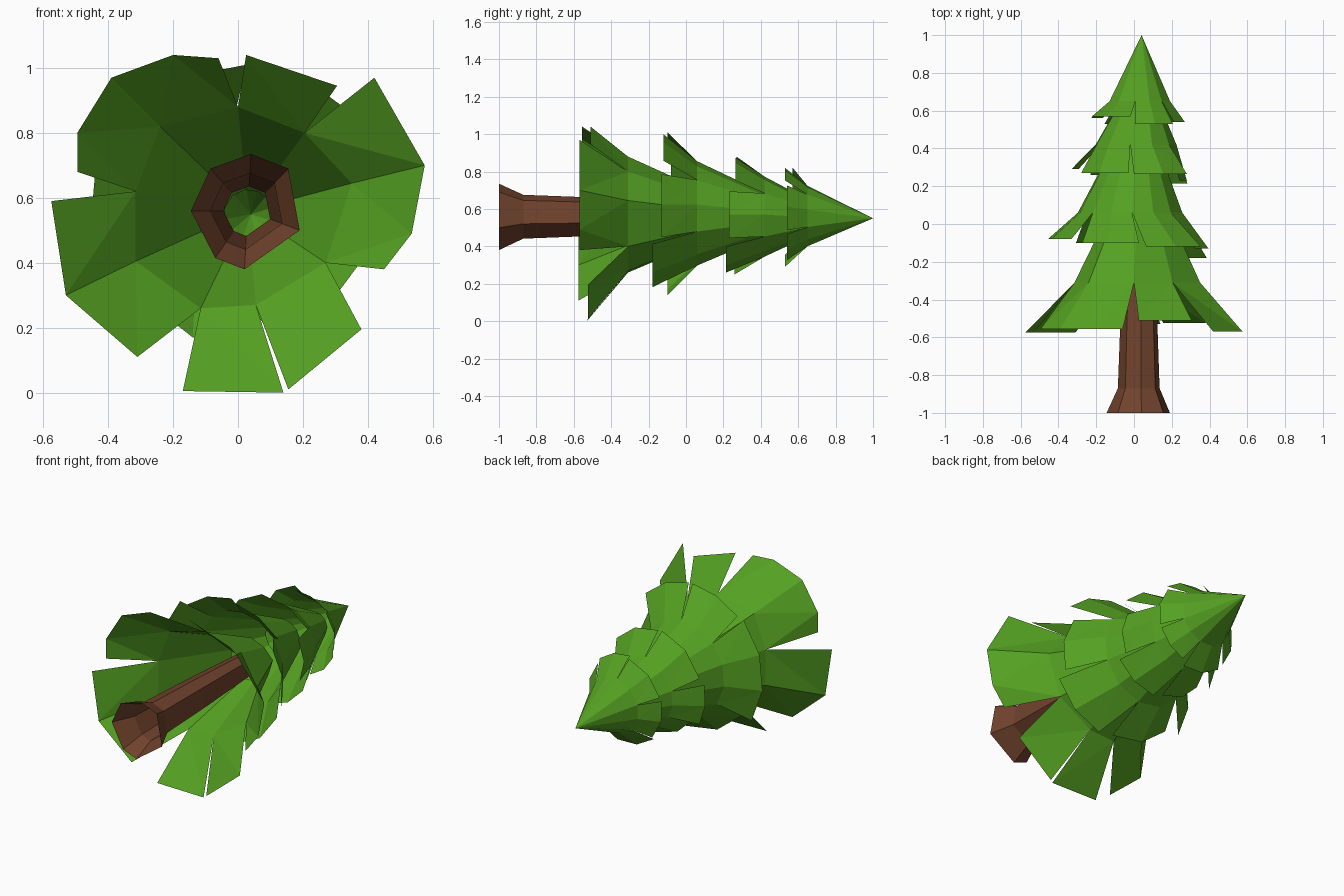
import bpy, bmesh, math
from mathutils import Vector

if "Cube" in bpy.data.objects:
    bpy.data.objects.remove(bpy.data.objects["Cube"])

def material(name, rgb):
    m = bpy.data.materials.new(name)
    m.diffuse_color = (*rgb, 1)
    m.use_nodes = True
    m.node_tree.nodes["Principled BSDF"].inputs["Base Color"].default_value = m.diffuse_color
    return m

GREEN = material("needle green", (0.09, 0.355, 0.016))
BROWN = material("bark brown", (0.165, 0.056, 0.026))
AX, AZ = 0.03, 0.56          # tree axis, lying along +y

def finish(name, bm, mat):
    bmesh.ops.remove_doubles(bm, verts=bm.verts, dist=0.0005)
    for f in bm.faces:       # open shells: face away from the axis, towards the tip
        f.normal_update()
        c = f.calc_center_median()
        if f.normal.dot(Vector((c.x - AX, 0.05, c.z - AZ))) < 0:
            f.normal_flip()
    me = bpy.data.meshes.new(name)
    bm.to_mesh(me)
    bm.free()
    me.materials.append(mat)
    bpy.context.collection.objects.link(bpy.data.objects.new(name, me))

def zipper(bm, a, b):
    """Triangle strip between two point rows of any length."""
    va = [bm.verts.new(p) for p in a]
    vb = [bm.verts.new(p) for p in b]
    i = j = 0
    n, m = len(a) - 1, len(b) - 1
    while i < n or j < m:
        if j == m or (i < n and (i + 0.5) / n <= (j + 0.5) / m):
            bm.faces.new((va[i], va[i + 1], vb[j]))
            i += 1
        else:
            bm.faces.new((va[i], vb[j + 1], vb[j]))
            j += 1

def row(points, y):
    return [(x, y, z) for x, z in points]

def arc(c, a0, a1, r, n):
    out = []
    for k in range(n + 1):
        a = math.radians(a0 + (a1 - a0) * k / n)
        out.append((c[0] + r * math.cos(a), c[1] + r * math.sin(a)))
    return out

def layer(name, lobes, mid_y, top_y, top_scale, top_c):
    """Each lobe = (mid points, hem points, hem y); the mid ring tapers up to the top ring."""
    bm = bmesh.new()
    for mid, hem, hem_y in lobes:
        zipper(bm, row(mid, mid_y), row(hem, hem_y))
        top = [(top_c[0] + (x - AX) * top_scale, top_c[1] + (z - AZ) * top_scale) for x, z in mid]
        zipper(bm, row(top, top_y), row(mid, mid_y))
    finish(name, bm, GREEN)

def polar_lobes(spec, mid_c, mid_r, gap):
    """Lobes from (start angle, end angle, hem radius, hem y)."""
    out = []
    for a0, a1, r, y in spec:
        n = 3 if a1 - a0 > 75 else 2
        out.append((arc(mid_c, a0, a1, mid_r, n), arc((AX, AZ), a0 + gap, a1 - gap, r, n), y))
    return out

# Trunk: seven-sided open tube with flared foot
foot = [(-.145, .56), (-.07, .415), (.02, .38), (.19, .5), (.155, .69), (.04, .735), (-.085, .69)]
bm = bmesh.new()
rings = []
for y, s in ((-1, 1), (-.87, .66), (-.5, .58), (0, .43)):
    rings.append([bm.verts.new((AX + (x - AX) * s, y, AZ + (z - AZ) * s)) for x, z in foot])
for r0, r1 in zip(rings, rings[1:]):
    for k in range(7):
        bm.faces.new((r0[k], r0[k - 1], r1[k - 1], r1[k]))
finish("trunk", bm, BROWN)

# Lowest branches: six uneven lobes
p = [(.205, .80), (.35, .645), (.27, .40), (.055, .27), (-.115, .26),
     (-.315, .405), (-.315, .62), (-.24, .82), (0, .88)]
lowest = [
    (p[0:3], [(.42, .97), (.575, .70), (.535, .49), (.45, .38)], -.57),
    (p[2:4], [(.38, .195), (.155, .01)], -.525),
    (p[3:5], [(.14, 0), (-.17, .005)], -.53),
    (p[4:7], [(-.31, .11), (-.53, .30), (-.575, .59)], -.575),
    (p[6:9], [(-.495, .68), (-.495, .80), (-.39, .97), (-.2, 1.04), (-.06, 1.03)], -.555),
    ([p[8], p[0]], [(.025, 1.04), (.305, .945)], -.51),
]
layer("lowest_branches", lowest, -.31, .1, .42, (AX, AZ))

# Lower middle branches
layer("lower_middle_branches", polar_lobes([
    (-20, 40, .37, -.13), (40, 88, .44, -.12), (88, 135, .45, -.10),
    (135, 215, .49, -.08), (215, 278, .425, -.10), (278, 340, .385, -.18)],
    (-.02, .575), .28, 2.5), .06, .42, .42, (AX, AZ))

# Upper middle branches
layer("upper_middle_branches", polar_lobes([
    (-30, 35, .25, .23), (35, 98, .315, .265), (98, 165, .325, .27),
    (165, 210, .365, .29), (210, 270, .31, .26), (270, 330, .30, .215)],
    (.01, .56), .215, 2.5), .42, .70, .35, (.04, .55))

# Pointed top
layer("tree_top", polar_lobes([
    (-20, 45, .245, .54), (45, 98, .26, .53), (98, 165, .265, .57),
    (165, 225, .265, .56), (225, 285, .275, .53), (285, 340, .245, .54)],
    (.03, .56), .165, 2.5), .65, 1.0, 0, (.04, .55))
